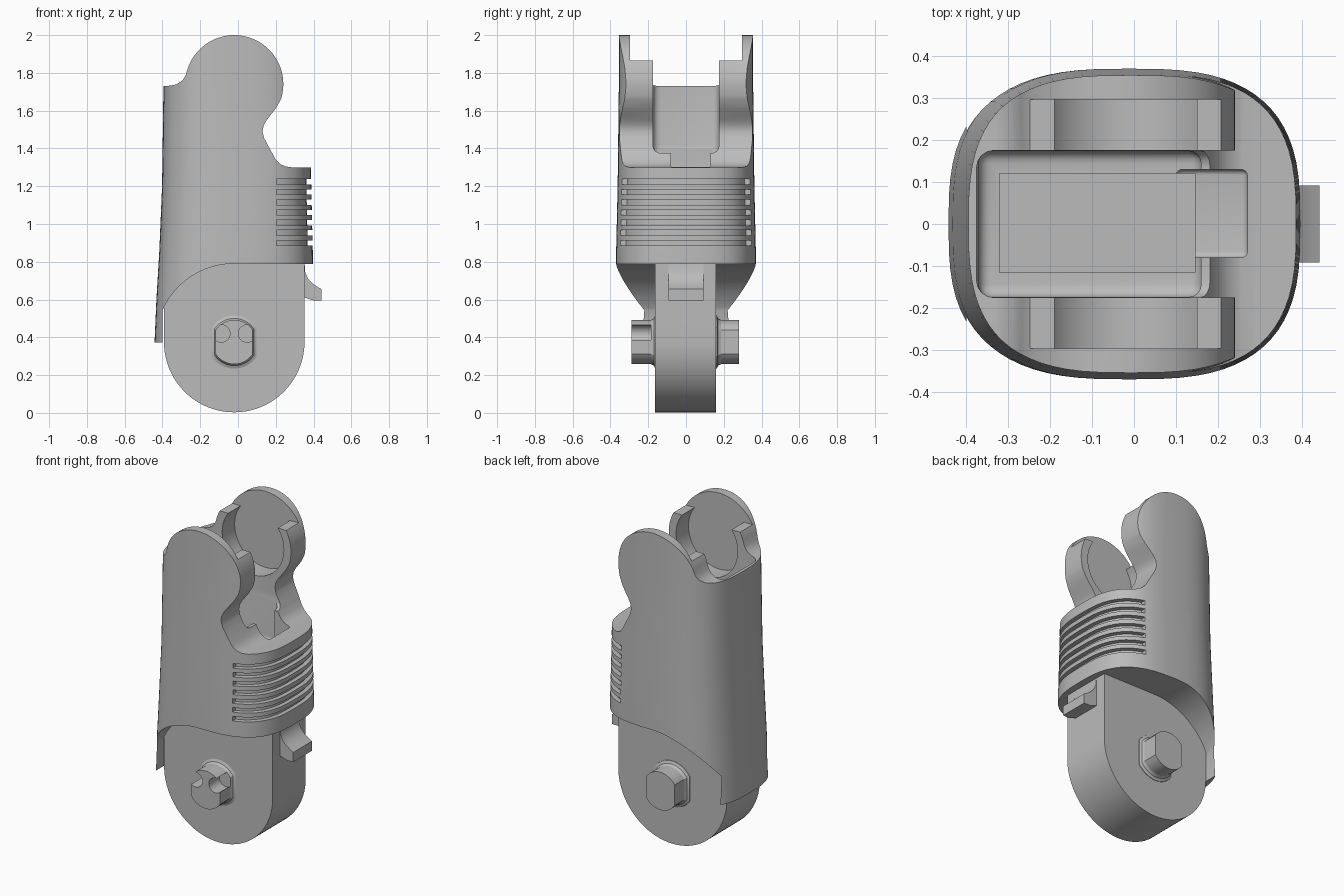
import bpy, bmesh, math
from mathutils import Vector

if "Cube" in bpy.data.objects:
    bpy.data.objects.remove(bpy.data.objects["Cube"], do_unlink=True)

grey = bpy.data.materials.new("matte_grey")
grey.use_nodes = True
grey.diffuse_color = (0.5, 0.5, 0.5, 1)
grey.node_tree.nodes["Principled BSDF"].inputs["Base Color"].default_value = (0.5, 0.5, 0.5, 1)

CX = -0.02            # shared x of both pivots
LOW, HIGH = 0.375, 1.74   # pivot heights


def finish(name, bm):
    bmesh.ops.recalc_face_normals(bm, faces=bm.faces)
    mesh = bpy.data.meshes.new(name)
    bm.to_mesh(mesh)
    bm.free()
    mesh.materials.append(grey)
    ob = bpy.data.objects.new(name, mesh)
    bpy.context.collection.objects.link(ob)
    return ob


def prism(name, pts, y0, y1):
    """Extrude an xz outline from y0 to y1."""
    bm = bmesh.new()
    face = bm.faces.new([bm.verts.new((x, y0, z)) for x, z in pts])
    out = bmesh.ops.extrude_face_region(bm, geom=[face])
    verts = [g for g in out["geom"] if isinstance(g, bmesh.types.BMVert)]
    bmesh.ops.translate(bm, verts=verts, vec=(0, y1 - y0, 0))
    return finish(name, bm)


def box(name, lo, hi, bevel=0):
    bm = bmesh.new()
    bmesh.ops.create_cube(bm, size=1)
    for v in bm.verts:
        v.co = Vector([(a + b) / 2 + c * (b - a) for a, b, c in zip(lo, hi, v.co)])
    if bevel:
        bmesh.ops.bevel(bm, geom=bm.edges[:], offset=bevel, segments=4,
                        profile=0.5, affect='EDGES')
    return finish(name, bm)


def arc(cx, cz, r, a0, a1, n=24):
    angles = [math.radians(a0 + (a1 - a0) * i / n) for i in range(n + 1)]
    return [(cx + r * math.cos(a), cz + r * math.sin(a)) for a in angles]


def disc(name, cx, cz, r, y0, y1, n=48):
    return prism(name, arc(cx, cz, r, 0, 360 - 360 / n, n - 1), y0, y1)


def combine(target, tool, op='DIFFERENCE'):
    mod = target.modifiers.new("cut", 'BOOLEAN')
    mod.operation, mod.solver, mod.object = op, 'EXACT', tool
    bpy.context.view_layer.objects.active = target
    bpy.ops.object.modifier_apply(modifier=mod.name)
    bpy.data.objects.remove(tool, do_unlink=True)


def loft(name, inset=0, n=72):
    """Rounded-square tube, slightly wider towards the bottom."""
    # height, left x, right x, half depth
    levels = [(0.3, -0.445, 0.395, 0.365), (0.6, -0.432, 0.398, 0.37),
              (0.85, -0.417, 0.396, 0.37), (1.2, -0.402, 0.388, 0.362),
              (1.7, -0.395, 0.38, 0.356), (2.1, -0.39, 0.375, 0.354)]
    bm = bmesh.new()
    rings = []
    for z, left, right, depth in levels:
        ring = []
        for i in range(n):
            a = 2 * math.pi * i / n
            c, s = math.cos(a), math.sin(a)
            x = (left + right) / 2 + ((right - left) / 2 - inset) * math.copysign(abs(c) ** 0.69, c)
            y = (depth - inset) * math.copysign(abs(s) ** 0.69, s)
            ring.append(bm.verts.new((x, y, z)))
        rings.append(ring)
    for lower, upper in zip(rings, rings[1:]):
        for i in range(n):
            j = (i + 1) % n
            bm.faces.new((lower[i], lower[j], upper[j], upper[i]))
    bm.faces.new(rings[0])
    bm.faces.new(rings[-1])
    return finish(name, bm)


# Shell: tube trimmed by the side outline
shell = loft("shell")
outline = [(-0.5, 0.372), (-0.5, 1.73), (-0.36, 1.732), (-0.325, 1.74), (-0.295, 1.76),
           (-0.278, 1.785)]
outline += arc(CX, HIGH, 0.26, 162, -18, 40)
outline += [(0.2, 1.612), (0.152, 1.55), (0.135, 1.52), (0.13, 1.49), (0.138, 1.455),
            (0.165, 1.405), (0.2, 1.34), (0.222, 1.318), (0.25, 1.305), (0.285, 1.3),
            (0.5, 1.3), (0.5, 0.788)]
outline += arc(CX, LOW, 0.415, 90, 156)
outline += [(-0.399, 0.372)]
combine(shell, prism("trim", outline, -0.6, 0.6), 'INTERSECT')

# Channel between the ears and stepped cavity below it
combine(shell, box("channel", (-0.375, -0.175, 1.375), (0.7, 0.175, 2.3), 0.04))
combine(shell, box("upper_cavity", (-0.37, -0.174, 1.15), (0.16, 0.174, 1.6), 0.03))
combine(shell, box("deep_cavity", (-0.32, -0.115, 0.95), (0.145, 0.12, 1.5)))
combine(shell, box("front_slot", (0.1, -0.08, 1.05), (0.27, 0.13, 1.5), 0.015))

# Snap-in sockets with an open top, leaving a thin outer ear
for side in (-1, 1):
    y0, y1 = sorted((side * 0.1, side * 0.297))
    combine(shell, disc("socket", CX, HIGH, 0.211, y0, y1, 64))
    combine(shell, box("socket_mouth", (-0.5, y0, 1.865), (0.5, y1, 2.2)))

# Grip grooves wrapping the right side
for i in range(7):
    z = 0.885 + i * 0.054
    groove = box("groove", (0.205, -0.5, z), (0.6, 0.5, z + 0.028))
    combine(groove, loft("groove_core", 0.026))
    combine(shell, groove)

# Lower hinge tongue
tongue = prism("hinge_tongue", arc(CX, LOW, 0.372, 180, 360, 40) + [(0.352, 0.83), (-0.392, 0.83)],
               -0.163, 0.16)

# Hinge pins: flat-sided discs on flared collars, front one with two bites
pins = []
half = math.degrees(math.acos(0.098 / 0.117))
pin_outline = arc(CX, LOW, 0.117, half, 180 - half, 14) + arc(CX, LOW, 0.117, 180 + half, 360 - half, 14)
for name, y0, y1 in (("front_pin", -0.288, -0.15), ("back_pin", 0.15, 0.28)):
    pin = prism(name, pin_outline, y0, y1)
    pins.append(pin)
    side = math.copysign(1, y0)
    bm = bmesh.new()
    rings = []
    for grow, y in ((1.22, 0.155), (1.2, 0.163), (1.07, 0.17), (1.0, 0.186)):
        rings.append([bm.verts.new((CX + (x - CX) * grow, side * y, LOW + (z - LOW) * grow))
                      for x, z in pin_outline])
    for a, b in zip(rings, rings[1:]):
        for i in range(len(a)):
            j = (i + 1) % len(a)
            bm.faces.new((a[i], a[j], b[j], b[i]))
    bm.faces.new(rings[0])
    bm.faces.new(rings[-1])
    pins.append(finish(name + "_collar", bm))
for side in (-1, 1):
    combine(pins[0], disc("bite", CX + side * 0.068, 0.42, 0.046, -0.4, -0.185, 32))

# Release button under the grip
button_outline = [(0.3, 0.8), (0.352, 0.8), (0.356, 0.745), (0.37, 0.712), (0.395, 0.685),
                  (0.42, 0.668), (0.442, 0.655), (0.442, 0.595), (0.4, 0.595), (0.352, 0.61),
                  (0.3, 0.61)]
button = prism("release_button", button_outline, -0.092, 0.092)

# Smooth shading with sharp edges kept
bpy.ops.object.select_all(action='DESELECT')
for ob in [shell, tongue, button] + pins:
    ob.select_set(True)
bpy.context.view_layer.objects.active = shell
bpy.ops.object.shade_smooth_by_angle(angle=math.radians(30))
